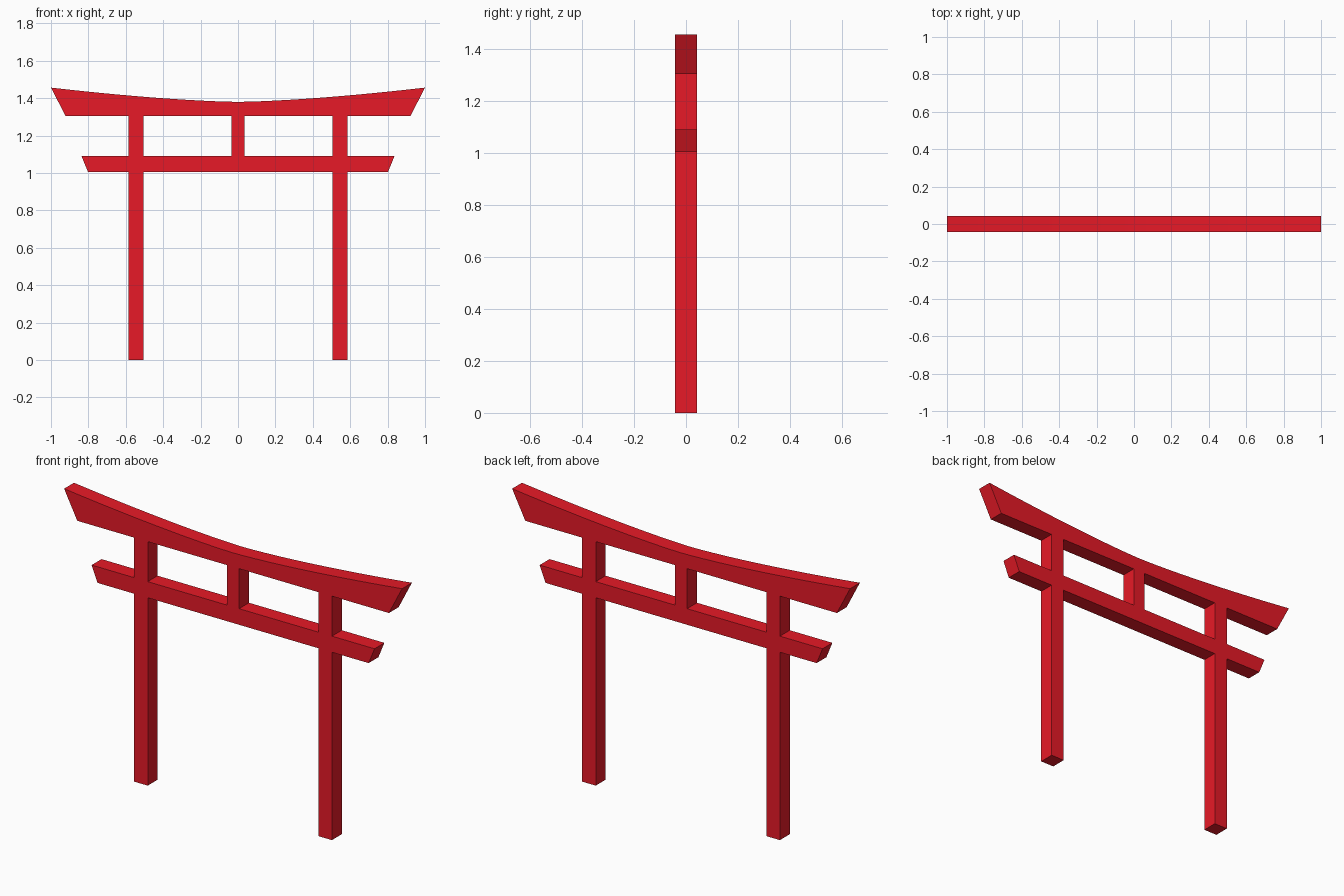
import bpy, bmesh

if "Cube" in bpy.data.objects:
    bpy.data.objects.remove(bpy.data.objects["Cube"])

DEPTH = 0.083
PILLAR_IN, PILLAR_OUT = 0.505, 0.585
TIE_LOW, TIE_HIGH = 1.005, 1.091
LINTEL_LOW, LINTEL_MID, LINTEL_TIP = 1.305, 1.38, 1.456
STRUT = 0.036

# Right half of the silhouette: leg, tie beam, upper leg, lintel end
half = [(PILLAR_IN, TIE_LOW), (PILLAR_IN, 0), (PILLAR_OUT, 0), (PILLAR_OUT, TIE_LOW),
        (0.802, TIE_LOW), (0.837, TIE_HIGH), (PILLAR_OUT, TIE_HIGH),
        (PILLAR_OUT, LINTEL_LOW), (0.922, LINTEL_LOW)]
# Sagging top edge of the lintel, tip to centre
STEPS = 16
for i in range(STEPS):
    x = 1 - i / STEPS
    half.append((x, LINTEL_MID + (LINTEL_TIP - LINTEL_MID) * x ** 1.5))
outline = half + [(0, LINTEL_MID)] + [(-x, z) for x, z in reversed(half)]

# Openings either side of the centre strut
opening = [(STRUT, TIE_HIGH), (PILLAR_IN, TIE_HIGH),
           (PILLAR_IN, LINTEL_LOW), (STRUT, LINTEL_LOW)]
openings = [opening, [(-x, z) for x, z in opening]]

# Filled profile extruded to the gate thickness
curve = bpy.data.curves.new("gate_profile", 'CURVE')
curve.dimensions = '2D'
curve.fill_mode = 'BOTH'
curve.extrude = DEPTH / 2
for points in [outline] + openings:
    spline = curve.splines.new('POLY')
    spline.points.add(len(points) - 1)
    for p, (x, z) in zip(spline.points, points):
        p.co = (x, z, 0, 1)
    spline.use_cyclic_u = True
gate = bpy.data.objects.new("gate_frame", curve)
gate.rotation_euler.x = 1.5707963
bpy.context.collection.objects.link(gate)

# Turn into one clean welded mesh
bpy.context.view_layer.objects.active = gate
gate.select_set(True)
bpy.ops.object.convert(target='MESH')
bpy.ops.object.transform_apply(rotation=True)
gate = bpy.context.object
bm = bmesh.new()
bm.from_mesh(gate.data)
bmesh.ops.remove_doubles(bm, verts=bm.verts, dist=0.0005)
bmesh.ops.dissolve_limit(bm, angle_limit=0.001, verts=bm.verts, edges=bm.edges)
bmesh.ops.triangulate(bm, faces=[f for f in bm.faces if len(f.verts) > 4])
bmesh.ops.recalc_face_normals(bm, faces=bm.faces)
bm.to_mesh(gate.data)
bm.free()
bpy.ops.object.shade_smooth_by_angle(angle=0.5)

# Red lacquer
red = bpy.data.materials.new("red_lacquer")
red.diffuse_color = (0.8, 0.01, 0.02, 1)
red.use_nodes = True
red.node_tree.nodes["Principled BSDF"].inputs["Base Color"].default_value = red.diffuse_color
gate.data.materials.clear()
gate.data.materials.append(red)
